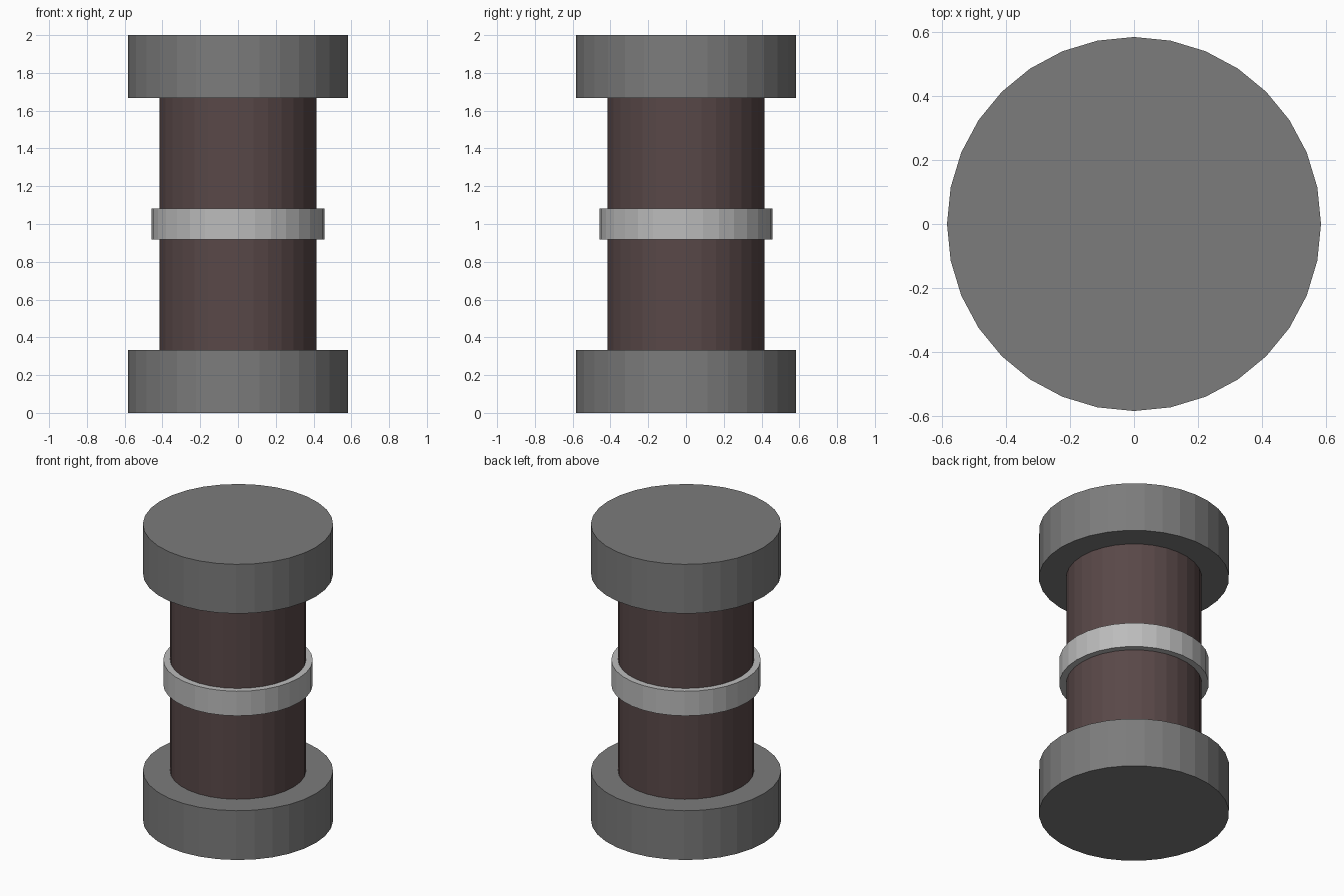
import bpy

if "Cube" in bpy.data.objects:
    bpy.data.objects.remove(bpy.data.objects["Cube"])


def material(name, color):
    m = bpy.data.materials.new(name)
    m.diffuse_color = (*color, 1.0)
    m.use_nodes = True
    m.node_tree.nodes["Principled BSDF"].inputs["Base Color"].default_value = m.diffuse_color
    return m


def drum(name, radius, bottom, top, mat):
    """Upright flat-faced 32-sided cylinder between two heights."""
    bpy.ops.mesh.primitive_cylinder_add(
        vertices=32, radius=radius, depth=top - bottom,
        location=(0, 0, (bottom + top) / 2))
    obj = bpy.context.object
    obj.name = name
    obj.data.materials.append(mat)
    return obj


dark_metal = material("dark_metal", (0.2, 0.2, 0.2))
light_metal = material("light_metal", (0.5, 0.5, 0.5))
brown = material("dark_brown", (0.10, 0.065, 0.065))

# End caps
for name, z in (("bottom_cap", 0.0), ("top_cap", 1.6667)):
    drum(name, 0.5833, z, z + 0.3333, dark_metal)

# Central barrel, seated between the caps
drum("barrel", 0.4167, 0.3333, 1.6667, brown)

# Raised band around the middle
drum("middle_band", 0.4583, 0.9167, 1.0833, light_metal)
